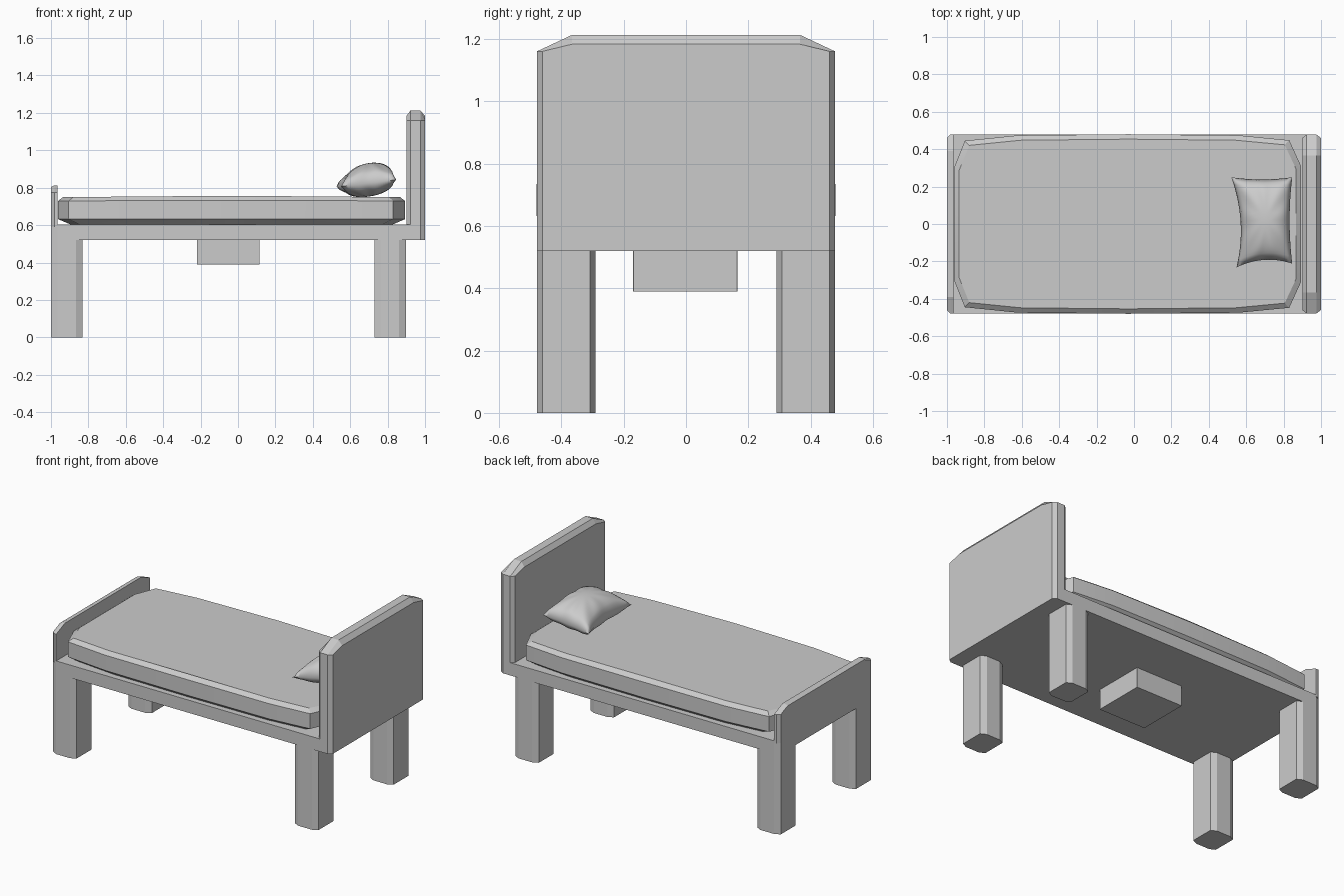
import bpy, bmesh, math

cube = bpy.data.objects.get("Cube")
if cube:
    bpy.data.objects.remove(cube, do_unlink=True)

grey = bpy.data.materials.new("light grey")
grey.use_nodes = True
grey.diffuse_color = (0.6, 0.6, 0.6, 1)
grey.node_tree.nodes["Principled BSDF"].inputs["Base Color"].default_value = (0.6, 0.6, 0.6, 1)


def finish(name, bm, smooth=None):
    bmesh.ops.recalc_face_normals(bm, faces=bm.faces)
    mesh = bpy.data.meshes.new(name)
    bm.to_mesh(mesh)
    bm.free()
    mesh.materials.append(grey)
    obj = bpy.data.objects.new(name, mesh)
    bpy.context.collection.objects.link(obj)
    if smooth:
        bpy.ops.object.select_all(action="DESELECT")
        obj.select_set(True)
        bpy.context.view_layer.objects.active = obj
        bpy.ops.object.shade_smooth_by_angle(angle=math.radians(smooth))
    return obj


def loft(name, rings, smooth=None):
    """Skin a stack of equal-length rings and cap both ends."""
    bm = bmesh.new()
    rows = [[bm.verts.new(p) for p in ring] for ring in rings]
    n = len(rows[0])
    for a, b in zip(rows, rows[1:]):
        for i in range(n):
            j = (i + 1) % n
            bm.faces.new((a[i], a[j], b[j], b[i]))
    bm.faces.new(rows[0])
    bm.faces.new(rows[-1])
    return finish(name, bm, smooth)


def chamfered_rect(x0, x1, y0, y1, cx, cy):
    return [(x0 + cx, y0), (x1 - cx, y0), (x1, y0 + cy), (x1, y1 - cy),
            (x1 - cx, y1), (x0 + cx, y1), (x0, y1 - cy), (x0, y0 + cy)]


def prism(name, outline, z0, z1):
    return loft(name, [[(x, y, z) for x, y in outline] for z in (z0, z1)])


HALF = 0.478

# Four chamfered legs
for end, x0, x1 in (("foot", -1, -0.832), ("head", 0.73, 0.897)):
    for side, s in (("right", -1), ("left", 1)):
        y0, y1 = sorted((s * HALF, s * 0.29))
        prism(f"{end}_leg_{side}", chamfered_rect(x0, x1, y0, y1, 0.035, 0.018), 0, 0.525)

# Platform with chamfered foot end
prism("bed_platform", [(-0.965, -HALF), (0.93, -HALF), (0.93, HALF),
                       (-0.965, HALF), (-1, 0.46), (-1, -0.46)], 0.52, 0.602)

# Block under the platform
prism("under_block", chamfered_rect(-0.22, 0.115, -0.17, 0.165, 0.001, 0.001), 0.39, 0.525)


def board(name, layers, bottom, shoulder, top, flat):
    """Upright panel with cut top corners; layers are (x, side inset, top drop)."""
    rings = []
    for x, inset, drop in layers:
        y = HALF - inset
        rings.append([(x, -y, bottom), (x, y, bottom), (x, y, shoulder),
                      (x, flat, top - drop), (x, -flat, top - drop), (x, -y, shoulder)])
    return loft(name, rings)


board("headboard", [(0.9, 0.018, 0.03), (0.922, 0, 0), (0.975, 0, 0), (1, 0.018, 0.03)],
      0.52, 1.16, 1.213, 0.365)
board("footboard", [(-1, 0.018, 0.008), (-0.982, 0, 0), (-0.965, 0, 0)],
      0.59, 0.775, 0.812, 0.39)

# Mattress: rounded outline stacked in insets
quarter_foot = [(-0.962, 0.3), (-0.905, 0.445), (-0.62, 0.474)]
quarter_head = [(0.56, 0.474), (0.83, 0.448), (0.893, 0.31)]
back = quarter_foot + [(-0.03, 0.48)] + quarter_head
outline = back + [(x, -y) for x, y in reversed(back)]
mid = -0.035
rings = []
for z, kx, ky, sag in ((0.604, 0.93, 0.93, 0), (0.632, 1, 1, 0),
                       (0.733, 1, 1, 0.004), (0.757, 0.972, 0.945, 0.008)):
    rings.append([(mid + (x - mid) * kx, y * ky, z - sag * abs(x - mid)) for x, y in outline])
loft("mattress", rings, 20)

# Pillow: two puffed sheets joined along a pinched seam
bm = bmesh.new()
for side in (1, -1):
    sheet = bmesh.ops.create_grid(bm, x_segments=24, y_segments=24, size=1)["verts"]
    for v in sheet:
        u, w = v.co.x, v.co.y
        left = 0.534 + 0.036 * (1 - w * w) - 0.014 * w
        right = 0.846 - 0.014 * (1 - w * w)
        front = -0.222 + 0.03 * (1 - u * u) + 0.01 * u
        rear = 0.25 - 0.012 * (1 - u * u)
        puff = (max(0, 1 - u * u) * max(0, 1 - w * w)) ** 0.42
        crease = 0.006 * math.sin(9 * math.atan2(w, u)) * (u * u + w * w) * puff
        height = 0.107 if side > 0 else 0.072
        v.co = (left + (right - left) * (u + 1) / 2,
                front + (rear - front) * (w + 1) / 2,
                0.825 + 0.018 * u + side * (height * puff + crease))
bmesh.ops.remove_doubles(bm, verts=bm.verts, dist=0.0005)
finish("pillow", bm, 70)
